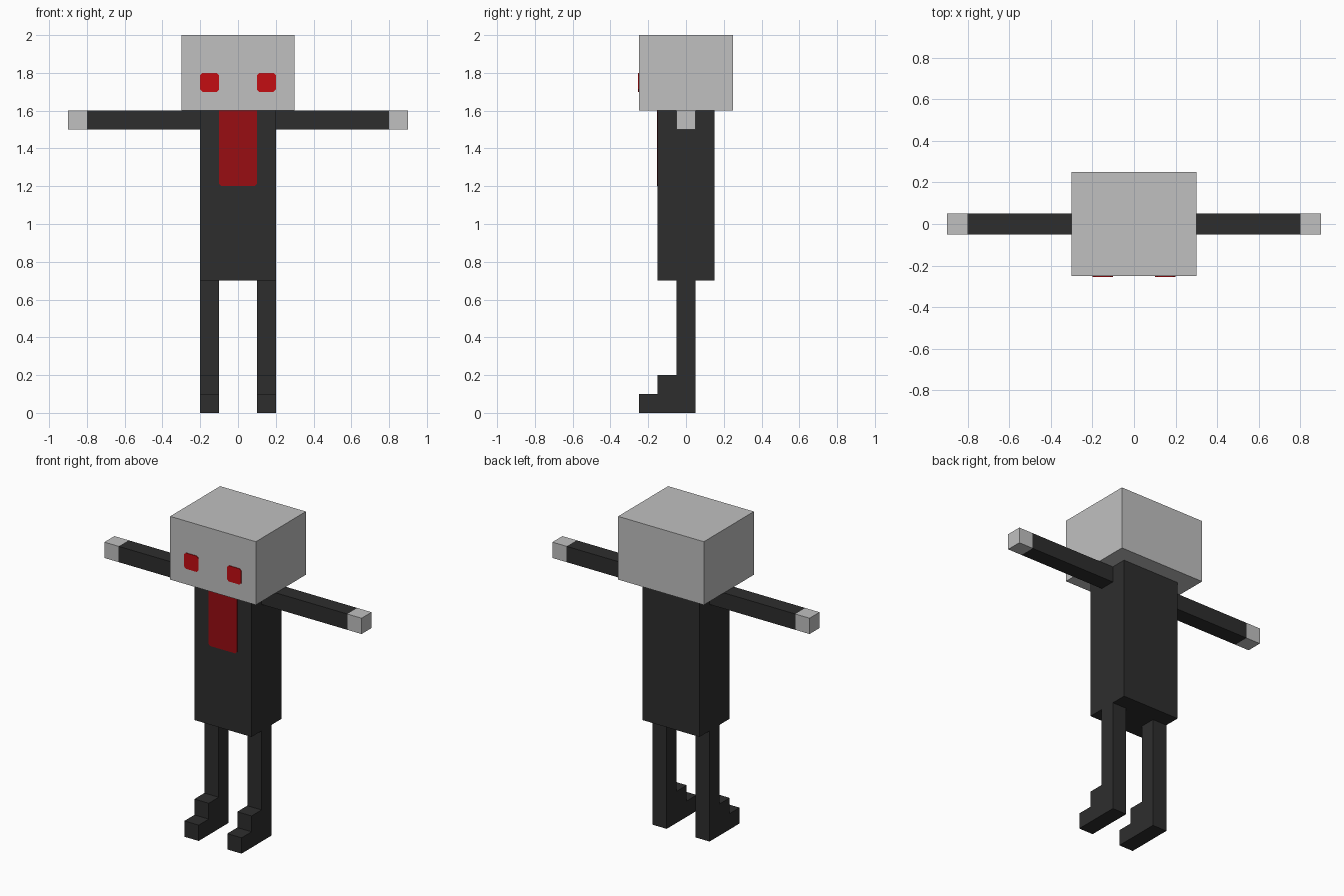
import bpy

cube = bpy.data.objects.get("Cube")
if cube:
    bpy.data.objects.remove(cube, do_unlink=True)


def material(name, r, g, b):
    m = bpy.data.materials.new(name)
    m.use_nodes = True
    m.diffuse_color = (r, g, b, 1)
    m.node_tree.nodes["Principled BSDF"].inputs["Base Color"].default_value = (r, g, b, 1)
    return m


GREY = material("light grey", 0.527, 0.527, 0.527)
DARK = material("charcoal", 0.027, 0.027, 0.027)
EYE_RED = material("bright red", 0.546, 0.004, 0.006)
SHIRT_RED = material("deep red", 0.314, 0.004, 0.006)


def prism(name, profile, axis, lo, hi, mat):
    """Extrude a 2D profile along x (profile in y, z) or y (profile in x, z)."""
    def point(a, b, t):
        return (t, a, b) if axis == "x" else (a, t, b)
    n = len(profile)
    verts = [point(a, b, t) for t in (lo, hi) for a, b in profile]
    faces = [tuple(range(n)), tuple(range(2 * n - 1, n - 1, -1))]
    faces += [(i, i + n, (i + 1) % n + n, (i + 1) % n) for i in range(n)]
    mesh = bpy.data.meshes.new(name)
    mesh.from_pydata(verts, [], faces)
    # Make normals face outwards whichever way the profile runs
    area = sum(profile[i][0] * profile[(i + 1) % n][1]
               - profile[(i + 1) % n][0] * profile[i][1] for i in range(n))
    if (area > 0) == (axis == "x"):
        mesh.flip_normals()
    mesh.materials.append(mat)
    obj = bpy.data.objects.new(name, mesh)
    bpy.context.collection.objects.link(obj)
    return obj


def box(name, x, y, z, mat):
    profile = [(y[0], z[0]), (y[1], z[0]), (y[1], z[1]), (y[0], z[1])]
    return prism(name, profile, "x", x[0], x[1], mat)


# Head and torso
box("head", (-0.3, 0.3), (-0.25, 0.25), (1.6, 2.0), GREY)
box("torso", (-0.2, 0.2), (-0.15, 0.15), (0.7, 1.6), DARK)

# Shirt front: thin plate with clipped lower corners
C = 0.012
prism("shirt_front", [(-0.1, 1.6), (-0.1, 1.2 + C), (-0.1 + C, 1.2),
                      (0.1 - C, 1.2), (0.1, 1.2 + C), (0.1, 1.6)],
      "y", -0.154, -0.149, SHIRT_RED)

# Stepped leg and boot outline, toe pointing forwards
LEG = [(0.05, 0), (0.05, 0.7), (-0.05, 0.7), (-0.05, 0.2),
       (-0.15, 0.2), (-0.15, 0.1), (-0.25, 0.1), (-0.25, 0)]

# Paired parts
for side, s in (("left", 1), ("right", -1)):
    def span(a, b):
        return tuple(sorted((s * a, s * b)))

    box(side + "_arm", span(0.2, 0.8), (-0.05, 0.05), (1.5, 1.6), DARK)
    box(side + "_hand", span(0.8, 0.9), (-0.05, 0.05), (1.5, 1.6), GREY)
    prism(side + "_leg", LEG, "x", *span(0.1, 0.2), DARK)

    # Eye: thin square plate with clipped corners
    x0, x1 = span(0.1, 0.2)
    z0, z1 = 1.7, 1.8
    prism(side + "_eye", [(x0 + C, z0), (x1 - C, z0), (x1, z0 + C), (x1, z1 - C),
                          (x1 - C, z1), (x0 + C, z1), (x0, z1 - C), (x0, z0 + C)],
          "y", -0.254, -0.249, EYE_RED)
